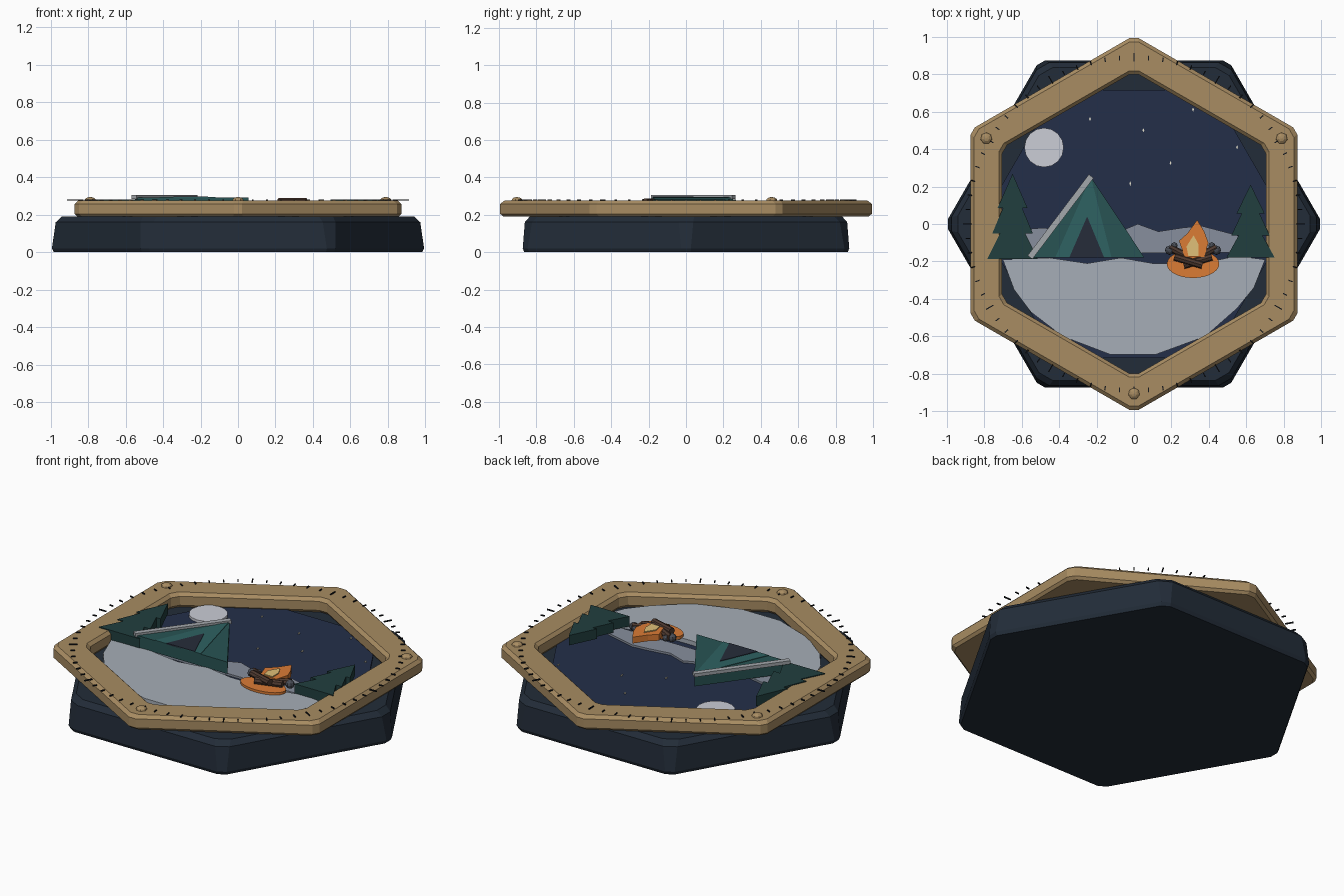
import bpy, bmesh, math
from mathutils import Matrix, Vector

if "Cube" in bpy.data.objects:
    bpy.data.objects.remove(bpy.data.objects["Cube"])


def mat(name, hexcol):
    rgb = [int(hexcol[i:i + 2], 16) / 255 for i in (0, 2, 4)]
    m = bpy.data.materials.new(name)
    m.diffuse_color = [c / 12.92 if c < 0.04 else ((c + 0.055) / 1.055) ** 2.4 for c in rgb] + [1]
    m.use_nodes = True
    m.node_tree.nodes["Principled BSDF"].inputs["Base Color"].default_value = m.diffuse_color
    return m


SLATE, NAVY, TAN = mat("slate", "222C38"), mat("night", "242F49"), mat("brass", "A88C62")
INK, MOON, STAR = mat("ink", "14171C"), mat("moon", "CBCDD6"), mat("star", "E8E4D0")
SNOW, HILL, PINE = mat("snow", "A6AEB7"), mat("hill", "878F9D"), mat("pine", "213F3F")
TEAL, TEAL2, DOOR = mat("canvas", "285353"), mat("canvas_light", "2E6262"), mat("door", "262C3A")
STEEL, ORANGE, YELLOW = mat("pole", "A3A8AC"), mat("flame", "DB7C35"), mat("flame_core", "E0C078")
WOOD, STONE = mat("wood", "4F3A30"), mat("stone", "4A4E57")


def finish(name, bm, m):
    bmesh.ops.recalc_face_normals(bm, faces=bm.faces)
    me = bpy.data.meshes.new(name)
    bm.to_mesh(me)
    bm.free()
    me.materials.append(m)
    ob = bpy.data.objects.new(name, me)
    bpy.context.collection.objects.link(ob)
    return ob


def add_slab(bm, pts, z0, z1):
    lo = [bm.verts.new((x, y, z0)) for x, y in pts]
    hi = [bm.verts.new((x, y, z1)) for x, y in pts]
    bm.faces.new(lo[::-1])
    bm.faces.new(hi)
    for i in range(len(pts)):
        j = (i + 1) % len(pts)
        bm.faces.new((lo[i], lo[j], hi[j], hi[i]))


def slabs(name, outlines, z0, z1, m):
    bm = bmesh.new()
    for pts in outlines:
        add_slab(bm, pts, z0, z1)
    return finish(name, bm, m)


def ellipse(cx, cy, rx, ry, n):
    return [(cx + rx * math.cos(math.tau * i / n), cy + ry * math.sin(math.tau * i / n)) for i in range(n)]


def bar(a, b, w):
    a, b = Vector(a), Vector(b)
    n = (b - a).normalized().orthogonal() * w / 2
    return [a + n, b + n, b - n, a - n]


def cut_hexagon(r, cut, turn):
    # hexagon with each corner trimmed
    c = [Vector((r * math.cos(turn + math.pi / 3 * i), r * math.sin(turn + math.pi / 3 * i))) for i in range(6)]
    out = []
    for i in range(6):
        for n in (c[i - 1], c[(i + 1) % 6]):
            out.append(c[i] + (n - c[i]).normalized() * cut)
    return out


def loft(name, sections, turn, m, ring):
    bm = bmesh.new()
    loops = [[bm.verts.new((p.x, p.y, z)) for p in cut_hexagon(r, cut, turn)] for r, cut, z in sections]
    pairs = list(zip(loops, loops[1:]))
    if ring:
        pairs.append((loops[-1], loops[0]))
    else:
        bm.faces.new(loops[0])
        bm.faces.new(loops[-1])
    for a, b in pairs:
        for i in range(12):
            j = (i + 1) % 12
            bm.faces.new((a[i], a[j], b[j], b[i]))
    return finish(name, bm, m)


# Base block, pointing along x, and the night sky panel on top of it
loft("base", [(0.998, 0.03, 0), (1.008, 0.03, 0.02), (0.995, 0.045, 0.16), (0.965, 0.05, 0.19)], 0, SLATE, False)
loft("night_sky", [(0.825, 0.02, 0.185), (0.825, 0.02, 0.2)], 0, NAVY, False)

# Frame ring, pointing along y
loft("frame", [(0.99, 0.03, 0.19), (1.006, 0.025, 0.205), (1.006, 0.025, 0.258), (0.985, 0.03, 0.276),
               (0.832, 0.03, 0.276), (0.812, 0.03, 0.258), (0.812, 0.03, 0.205), (0.825, 0.03, 0.19)],
     math.pi / 6, TAN, True)

# Frame rivets
bm = bmesh.new()
for x, y in ((-0.788, 0.457), (0.788, 0.457), (0, -0.905)):
    bmesh.ops.create_uvsphere(bm, u_segments=7, v_segments=6, radius=0.032,
                              matrix=Matrix.Translation((x, y, 0.274)) @ Matrix.Diagonal((1, 1, 0.65, 1)))
finish("rivets", bm, TAN)

# Circle of dial marks
marks = []
for i in range(72):
    d = Vector((math.cos(math.radians(5 * i)), math.sin(math.radians(5 * i))))
    half = 0.023 if i % 6 == 0 else 0.012
    marks.append(bar(d * (0.889 - half), d * (0.889 + half), 0.006))
slabs("dial_marks", marks, 0.275, 0.282, INK)

# Moon and stars
slabs("moon", [ellipse(-0.48, 0.408, 0.105, 0.105, 16)], 0.198, 0.215, MOON)
stars = [(-0.235, 0.56), (0.05, 0.5), (0.195, 0.325), (0.315, 0.61), (0.55, 0.41), (-0.02, 0.215)]
slabs("stars", [ellipse(x, y, 0.005, 0.011, 4) for x, y in stars], 0.198, 0.206, STAR)

# Distant hills and snowy ground
slabs("hills", [[(-0.66, -0.16), (-0.6, -0.03), (-0.48, -0.02), (-0.3, -0.06), (-0.1, -0.05), (0.02, 0.0),
                 (0.13, -0.04), (0.26, -0.02), (0.36, -0.01), (0.55, -0.06), (0.66, -0.15)]], 0.198, 0.212, HILL)
slabs("snow_ground", [[(-0.7, -0.19), (-0.64, -0.35), (-0.55, -0.47), (-0.38, -0.6), (-0.13, -0.695), (0.12, -0.695),
                       (0.38, -0.6), (0.55, -0.45), (0.64, -0.34), (0.7, -0.19), (0.55, -0.17), (0.36, -0.21),
                       (0.1, -0.21), (-0.07, -0.18), (-0.25, -0.21), (-0.45, -0.18)]], 0.198, 0.226, SNOW)

# Pine trees
half = [(0, 1), (0.59, 0.6), (0.38, 0.6), (0.8, 0.3), (0.5, 0.3), (1, 0)]
for name, cx, y0, w, h in (("pine_left", -0.648, -0.187, 0.135, 0.455), ("pine_right", 0.622, -0.178, 0.128, 0.388)):
    pts = half + [(-x, y) for x, y in half[:0:-1]]
    slabs(name, [[(cx + x * w, y0 + y * h) for x, y in pts]], 0.222, 0.281, PINE)

# Tent: body, lit front panel, doorway and leaning ridge pole
apex = (-0.23, 0.25)
slabs("tent_body", [[(-0.55, -0.178), (0.055, -0.178), apex]], 0.222, 0.292, TEAL)
slabs("tent_front", [[(-0.42, -0.178), (-0.12, -0.178), apex]], 0.285, 0.295, TEAL2)
slabs("tent_door", [[(-0.345, -0.178), (-0.16, -0.178), (-0.25, 0.04)]], 0.29, 0.298, DOOR)
slabs("tent_pole", [bar((-0.555, -0.178), (-0.228, 0.255), 0.032)], 0.285, 0.305, STEEL)

# Campfire: glow, flames, logs and stones
slabs("fire_glow", [ellipse(0.315, -0.213, 0.14, 0.075, 28)], 0.222, 0.24, ORANGE)
slabs("flame", [[(0.27, -0.175), (0.24, -0.09), (0.285, -0.05), (0.337, 0.022), (0.375, -0.04),
                 (0.397, -0.1), (0.375, -0.175)]], 0.238, 0.275, ORANGE)
slabs("flame_core", [[(0.29, -0.17), (0.28, -0.12), (0.318, -0.06), (0.345, -0.11), (0.345, -0.17)]],
      0.265, 0.281, YELLOW)

bm = bmesh.new()
for s in (-1, 1):
    for a, b, z in (((-0.1, -0.175), (0.05, -0.22), 0.262 + 0.006 * s), ((-0.125, -0.125), (-0.05, -0.165), 0.255)):
        p, q = Vector((0.315 + s * a[0], a[1], z)), Vector((0.315 + s * b[0], b[1], z))
        turn = (q - p).to_track_quat('Z', 'Y').to_matrix().to_4x4()
        bmesh.ops.create_cone(bm, cap_ends=True, segments=8, radius1=0.02, radius2=0.02, depth=(q - p).length,
                              matrix=Matrix.Translation((p + q) / 2) @ turn)
finish("fire_logs", bm, WOOD)

bm = bmesh.new()
for s in (-1, 1):
    for x, y, r in ((0.125, -0.14, 0.025), (0.1, -0.115, 0.018), (0.08, -0.145, 0.018)):
        bmesh.ops.create_uvsphere(bm, u_segments=8, v_segments=6, radius=r,
                                  matrix=Matrix.Translation((0.315 + s * x, y, 0.25)))
finish("fire_stones", bm, STONE)
